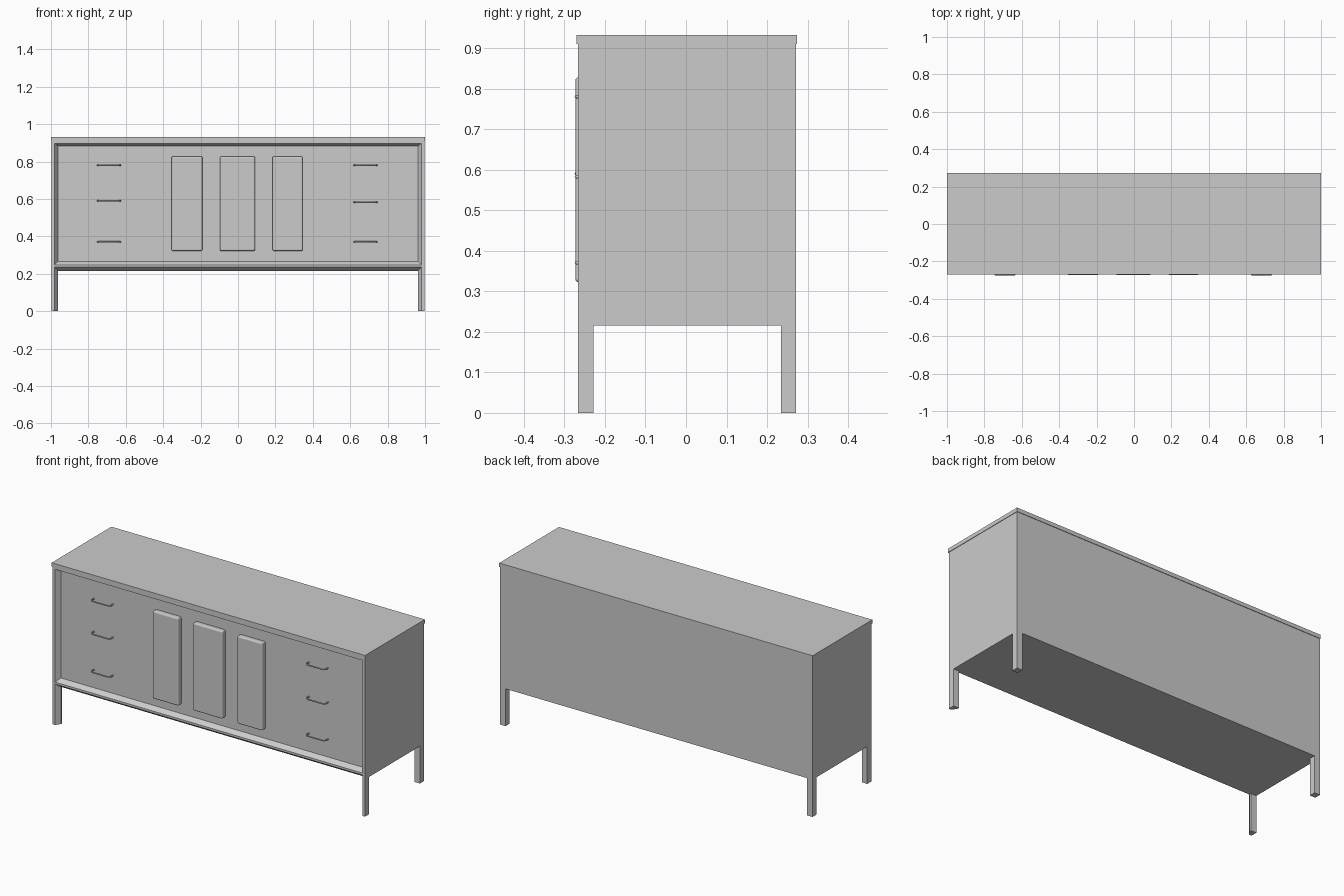
import bpy, bmesh
from mathutils import Vector

cube = bpy.data.objects.get("Cube")
if cube:
    bpy.data.objects.remove(cube, do_unlink=True)

grey = bpy.data.materials.new("plain_grey")
grey.use_nodes = True
GREY = (0.6, 0.6, 0.6, 1)
grey.diffuse_color = GREY
grey.node_tree.nodes["Principled BSDF"].inputs["Base Color"].default_value = GREY

FRONT, RECESS, BACK = -0.266, -0.24, 0.271   # depth planes
SIDE, UNDER, TOP = 0.997, 0.215, 0.91        # cabinet limits


def prism(name, outline, start, end):
    """Extrude a closed outline of 3D points from offset start to offset end."""
    bm = bmesh.new()
    base = bm.faces.new([bm.verts.new(Vector(p) + Vector(start)) for p in outline])
    new = bmesh.ops.extrude_face_region(bm, geom=[base])["geom"]
    verts = [g for g in new if isinstance(g, bmesh.types.BMVert)]
    bmesh.ops.translate(bm, verts=verts, vec=Vector(end) - Vector(start))
    bmesh.ops.recalc_face_normals(bm, faces=bm.faces)
    mesh = bpy.data.meshes.new(name)
    bm.to_mesh(mesh)
    bm.free()
    mesh.materials.append(grey)
    obj = bpy.data.objects.new(name, mesh)
    bpy.context.collection.objects.link(obj)
    return obj


def box(name, x0, x1, y0, y1, z0, z1):
    outline = [(x0, y0, 0), (x1, y0, 0), (x1, y1, 0), (x0, y1, 0)]
    return prism(name, outline, (0, 0, z0), (0, 0, z1))


def bevel(obj, width, segments):
    mod = obj.modifiers.new("soft_edges", "BEVEL")
    mod.width = width
    mod.segments = segments


# Carcass and top board
box("cabinet_body", -SIDE, SIDE, RECESS, BACK, UNDER, TOP)
box("top_board", -1, 1, -0.27, 0.274, TOP, 0.932)

# Front posts with a sloped inner edge run down into the legs; plain back legs
for side, s in (("left", 1), ("right", -1)):
    post = [(SIDE, FRONT), (0.981, FRONT), (0.962, RECESS), (0.962, -0.228), (SIDE, -0.228)]
    prism(side + "_front_leg", [(s * x, y, 0) for x, y in post], (0, 0, 0), (0, 0, TOP))
    box(side + "_back_leg", *sorted((s * 0.962, s * SIDE)), 0.234, BACK, 0, UNDER)

# Horizontal front rails, sloped back to the recessed panel
rails = {
    "upper_rail": [(FRONT, TOP), (FRONT, 0.897), (RECESS, 0.884), (RECESS, TOP)],
    "lower_rail": [(FRONT, 0.247), (FRONT, 0.235), (RECESS, UNDER), (RECESS, 0.266)],
}
for name, outline in rails.items():
    prism(name, [(0, y, z) for y, z in outline], (-0.981, 0, 0), (0.981, 0, 0))

# Raised door panels
for name, x0, x1 in (("right", -0.355, -0.19), ("middle", -0.097, 0.091), ("left", 0.185, 0.346)):
    door = box(name + "_door", x0, x1, -0.273, RECESS, 0.322, 0.828)
    bevel(door, 0.008, 3)

# Drawer pulls: a round bar bent back to the drawer at both ends
for side, x, heights in (("right", -0.69, (0.78, 0.59, 0.37)), ("left", 0.682, (0.78, 0.582, 0.37))):
    for level, z in zip(("top", "middle", "bottom"), heights):
        curve = bpy.data.curves.new("pull_path", "CURVE")
        curve.dimensions = "3D"
        curve.bevel_depth = 0.004
        curve.bevel_resolution = 2
        curve.use_fill_caps = True
        path = [(-0.061, RECESS), (-0.061, -0.262), (-0.052, -0.271),
                (0.052, -0.271), (0.061, -0.262), (0.061, RECESS)]
        spline = curve.splines.new("POLY")
        spline.points.add(len(path) - 1)
        for point, (px, py) in zip(spline.points, path):
            point.co = (x + px, py, z, 1)
        curve.materials.append(grey)
        pull = bpy.data.objects.new(f"{side}_{level}_drawer_pull", curve)
        bpy.context.collection.objects.link(pull)
